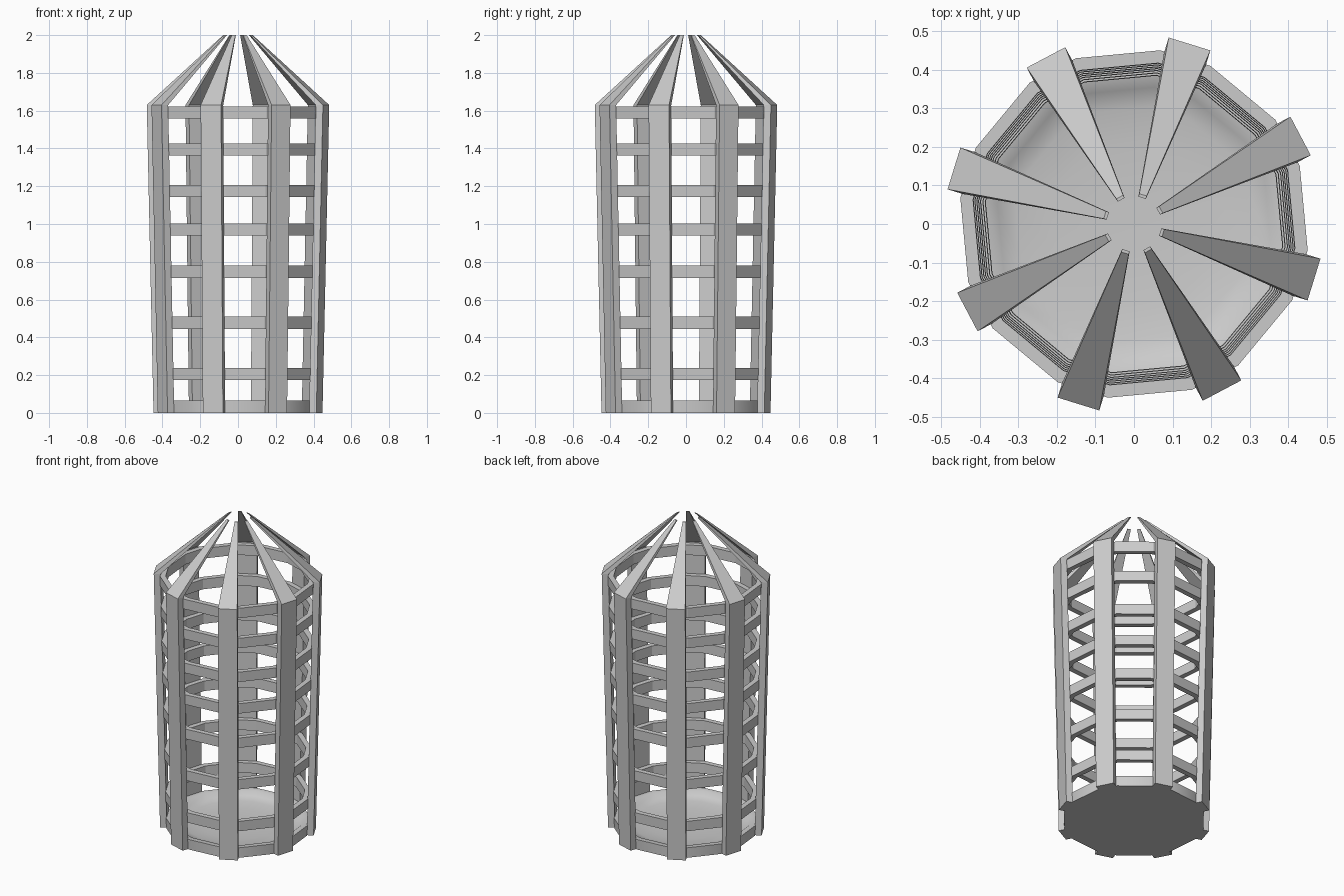
import bpy
import bmesh
from math import radians, cos, sin
from mathutils import Vector, Matrix

TURN = radians(27.85)   # direction of the first rib
SIDES = 8
RIB_TOP = 1.63

old = bpy.data.objects.get("Cube")
if old:
    bpy.data.objects.remove(old, do_unlink=True)

grey = bpy.data.materials.new("plain_grey")
grey.use_nodes = True
colour = (0.6, 0.6, 0.6, 1)
grey.diffuse_color = colour
grey.node_tree.nodes["Principled BSDF"].inputs["Base Color"].default_value = colour


def wall(z):
    """Distance from the axis to the inside of a rib; the cage flares upward."""
    return 0.413 + 0.037 * z / RIB_TOP


def outline(z, inset=0.0):
    """Octagon with cut corners, one short side facing each rib."""
    r = wall(z)
    half = 0.068 * r / 0.45
    k = 1 - inset / r
    points = []
    for i in range(SIDES):
        spin = Matrix.Rotation(TURN + i * radians(360 / SIDES), 3, 'Z')
        for side in (-half, half):
            points.append(spin @ Vector((r * k, side * k, z)))
    return points


def loft(bm, loops):
    rows = [[bm.verts.new(p) for p in loop] for loop in loops]
    for a, b in zip(rows, rows[1:]):
        for i in range(len(a)):
            j = (i + 1) % len(a)
            bm.faces.new((a[i], a[j], b[j], b[i]))
    return rows


def finish(name, bm, smooth_angle=None):
    bmesh.ops.remove_doubles(bm, verts=bm.verts, dist=1e-6)
    bmesh.ops.recalc_face_normals(bm, faces=bm.faces)
    mesh = bpy.data.meshes.new(name)
    bm.to_mesh(mesh)
    bm.free()
    mesh.materials.append(grey)
    ob = bpy.data.objects.new(name, mesh)
    bpy.context.collection.objects.link(ob)
    if smooth_angle:
        bpy.ops.object.select_all(action='DESELECT')
        ob.select_set(True)
        bpy.context.view_layer.objects.active = ob
        bpy.ops.object.shade_smooth_by_angle(angle=radians(smooth_angle))
    return ob


# Shallow dished base with a flat underside
bm = bmesh.new()
dish = [outline(0), outline(0.065), outline(0.065, 0.033)]
for inset, z in ((0.06, 0.042), (0.11, 0.03), (0.2, 0.022), (0.3, 0.018)):
    dish.append(outline(z, inset))
rows = loft(bm, dish)
bm.faces.new(rows[0])
bm.faces.new(rows[-1])
finish("base_tray", bm, 40)

# Horizontal bands around the cage
for n, z in enumerate((0.205, 0.477, 0.747, 0.97, 1.175, 1.395, 1.59)):
    bm = bmesh.new()
    low, high = z - 0.032, z + 0.032
    loft(bm, [outline(low), outline(high), outline(high, 0.033),
              outline(low, 0.033), outline(low)])
    finish(f"band_{n + 1}", bm)


def section(inner, outer, half, z):
    return [Vector(p) for p in ((inner, -half, z), (outer, -half, z),
                                (outer, half, z), (inner, half, z))]


# Upright ribs that bend inward and taper to the open top
for i in range(SIDES):
    bm = bmesh.new()
    rows = loft(bm, [section(wall(0) - 0.002, wall(0) + 0.038, 0.0555, 0),
                     section(wall(RIB_TOP) - 0.002, wall(RIB_TOP) + 0.038, 0.0565, RIB_TOP),
                     section(0.071, 0.079, 0.01, 2)])
    bm.faces.new(rows[0])
    bm.faces.new(rows[-1])
    bm.transform(Matrix.Rotation(TURN + i * radians(360 / SIDES), 4, 'Z'))
    finish(f"rib_{i + 1}", bm)
